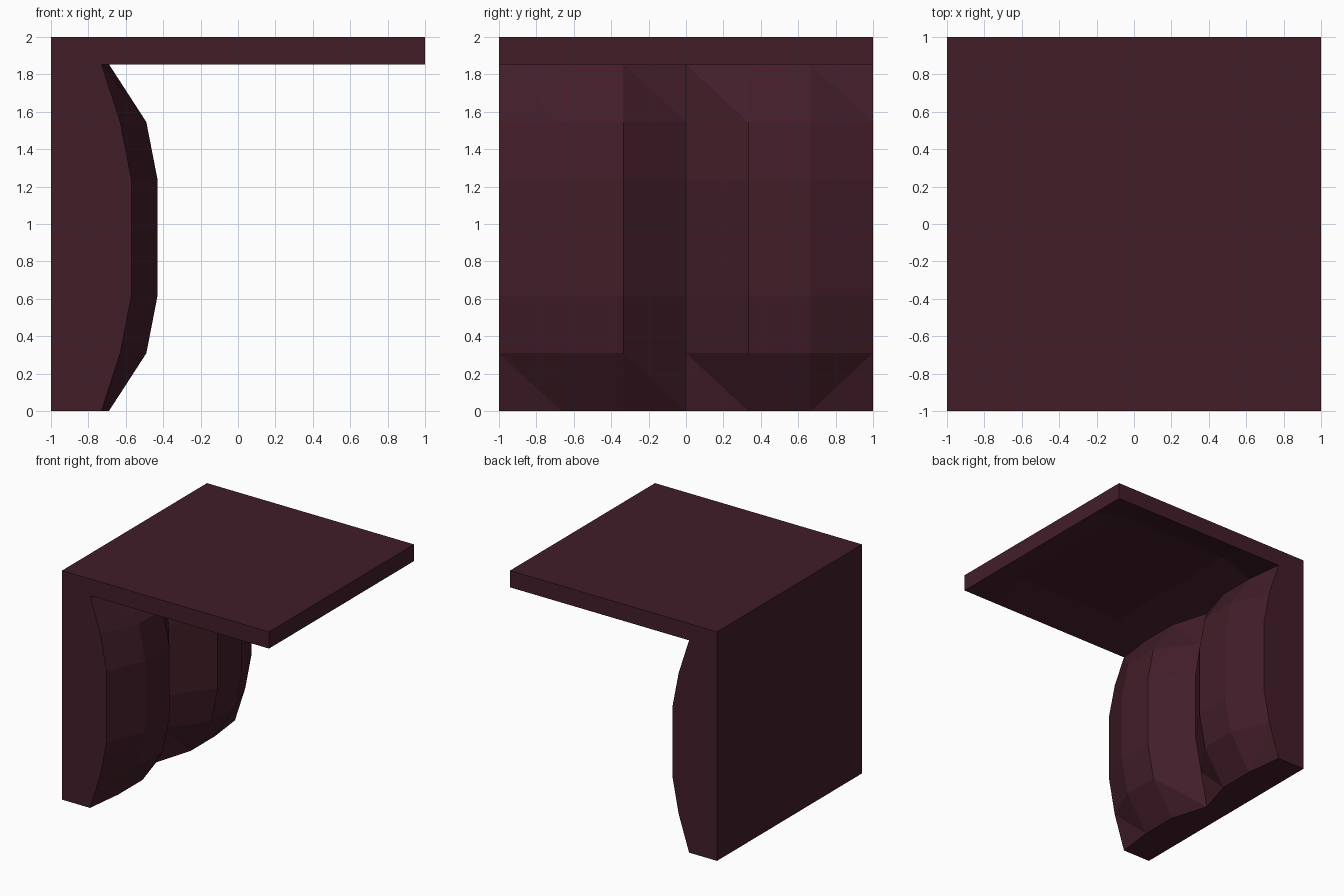
import bpy, bmesh

if "Cube" in bpy.data.objects:
    bpy.data.objects.remove(bpy.data.objects["Cube"])

mat = bpy.data.materials.new("dark maroon")
mat.diffuse_color = (0.054, 0.0125, 0.022, 1.0)
mat.use_nodes = True
mat.node_tree.nodes["Principled BSDF"].inputs["Base Color"].default_value = mat.diffuse_color

# Padded wall rows: depth (x) at the ends, cushions and middle valley
H = 1.854
rows = [(-0.73, -0.69, -0.79), (-0.63, -0.49, -0.73), (-0.57, -0.43, -0.67)]
rows += rows[::-1]
levels = [0, H / 6, H / 3, H * 2 / 3, H * 5 / 6, H]
ys = [-1 + i / 3 for i in range(7)]
kind = [0, 1, 1, 2, 1, 1, 0]

bm = bmesh.new()
front = [[bm.verts.new((rows[r][kind[c]], ys[c], levels[r])) for c in range(7)]
         for r in range(6)]

# Cushion surface; corner cells are split along chosen diagonals
for r in range(5):
    for c in range(6):
        a, b = front[r][c], front[r][c + 1]
        d, e = front[r + 1][c], front[r + 1][c + 1]
        if r == 0 and c == 5:
            bm.faces.new((a, b, e))
            bm.faces.new((a, e, d))
        elif r in (0, 4):
            bm.faces.new((a, b, d))
            bm.faces.new((b, e, d))
        else:
            bm.faces.new((a, b, e, d))

# Slab underside, gently hollowed towards the middle
HOLLOW = 0.10
under = [front[5]]
for x in (-0.4, 0.667, 1.0):
    under.append([bm.verts.new((x, y, H + (HOLLOW if x < 0.9 and abs(y) < 0.9 else 0)))
                  for y in ys])
for i in range(3):
    for c in range(6):
        bm.faces.new((under[i][c], under[i][c + 1], under[i + 1][c + 1], under[i + 1][c]))

# Outer shell: bottom, back, top, slab edge and the two ends
low = [bm.verts.new((-1, y, 0)) for y in (-1, 1)]
back = [bm.verts.new((-1, y, 2)) for y in (-1, 1)]
tip = [bm.verts.new((1, y, 2)) for y in (-1, 1)]
bm.faces.new([low[0]] + front[0] + [low[1]])
bm.faces.new((low[0], low[1], back[1], back[0]))
bm.faces.new((back[0], back[1], tip[1], tip[0]))
bm.faces.new([tip[0]] + under[3] + [tip[1]])
for s, c in ((0, 0), (1, 6)):
    bm.faces.new([low[s]] + [front[r][c] for r in range(6)]
                 + [under[i][c] for i in (1, 2, 3)] + [tip[s], back[s]])

bmesh.ops.recalc_face_normals(bm, faces=bm.faces)
me = bpy.data.meshes.new("padded_wall_and_slab")
bm.to_mesh(me)
bm.free()
me.materials.append(mat)
ob = bpy.data.objects.new("padded_wall_and_slab", me)
bpy.context.collection.objects.link(ob)
